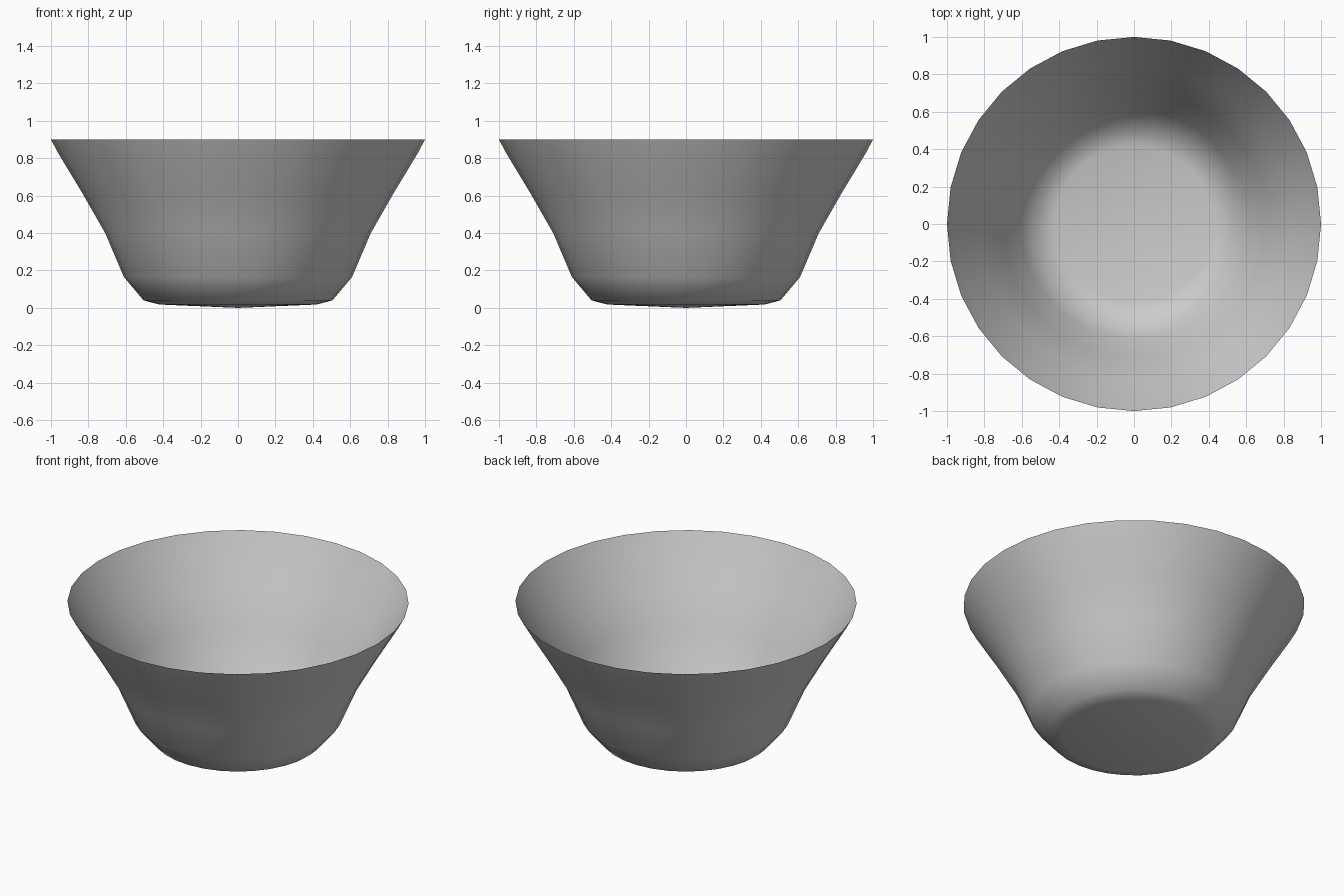
import bpy, bmesh, math

if "Cube" in bpy.data.objects:
    bpy.data.objects.remove(bpy.data.objects["Cube"])

# Bowl profile: (radius, height), thin single-walled shell
SIDES = 32
profile = [(0.42, 0.018), (0.505, 0.04), (0.61, 0.165), (0.71, 0.40),
           (0.83, 0.61), (0.96, 0.825), (1.0, 0.90)]

bm = bmesh.new()
rings = []
for r, z in profile:
    rings.append([bm.verts.new((r * math.cos(2 * math.pi * i / SIDES),
                                r * math.sin(2 * math.pi * i / SIDES), z))
                  for i in range(SIDES)])

# Flared wall
for low, high in zip(rings, rings[1:]):
    for i in range(SIDES):
        j = (i + 1) % SIDES
        bm.faces.new((low[i], low[j], high[j], high[i]))

# Slightly domed base
centre = bm.verts.new((0, 0, 0))
for i in range(SIDES):
    bm.faces.new((centre, rings[0][(i + 1) % SIDES], rings[0][i]))

for f in bm.faces:
    f.smooth = True
mesh = bpy.data.meshes.new("bowl")
bm.to_mesh(mesh)
bm.free()
bowl = bpy.data.objects.new("bowl", mesh)
bpy.context.collection.objects.link(bowl)
